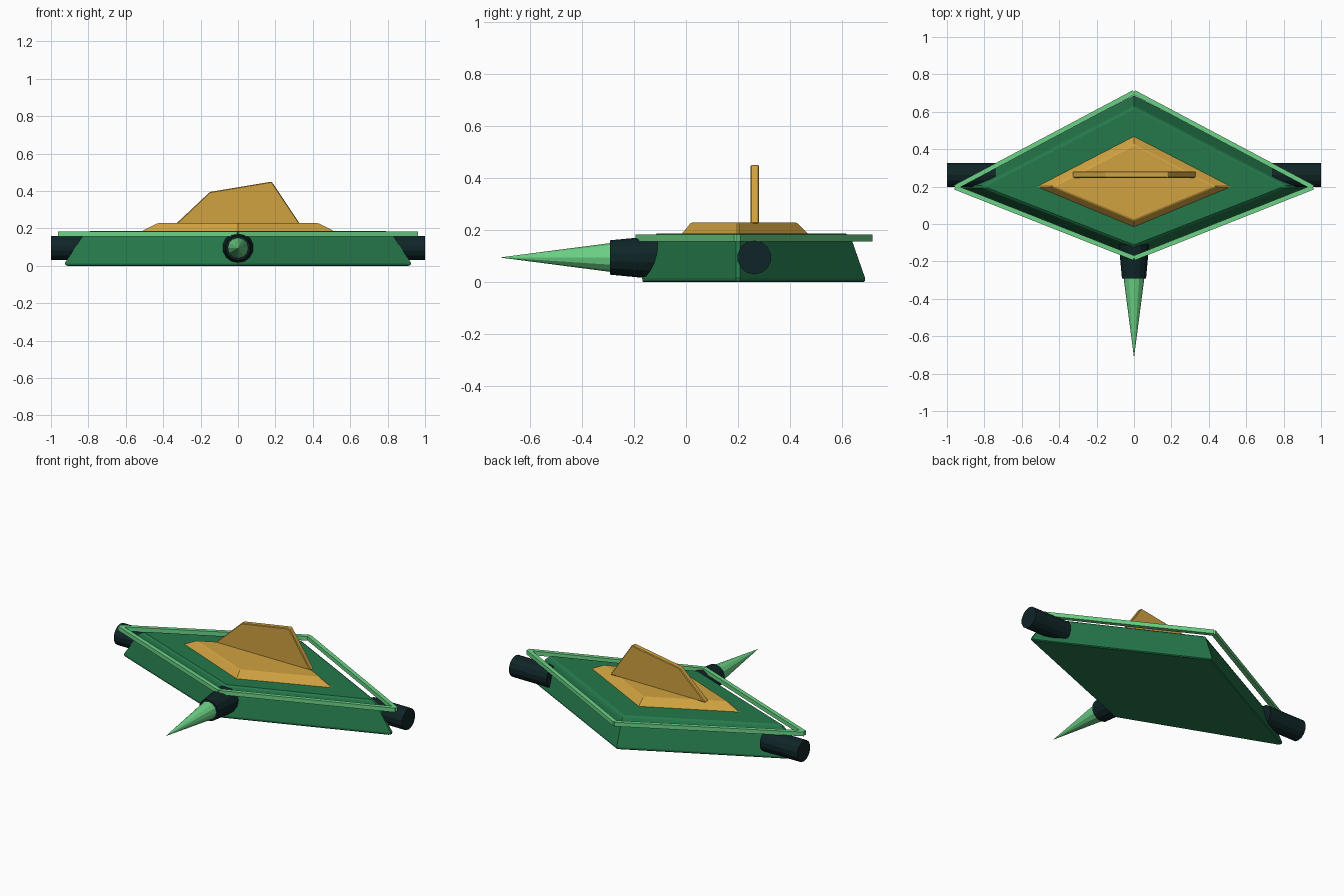
import bpy, bmesh, math
from mathutils import Vector

if "Cube" in bpy.data.objects:
    bpy.data.objects.remove(bpy.data.objects["Cube"])


def material(name, rgb):
    m = bpy.data.materials.new(name)
    m.diffuse_color = (*rgb, 1)
    m.use_nodes = True
    m.node_tree.nodes["Principled BSDF"].inputs["Base Color"].default_value = m.diffuse_color
    return m


GREEN = material("deep green", (0.018, 0.19, 0.07))
LIGHT = material("light green", (0.15, 0.65, 0.24))
GOLD = material("gold", (0.63, 0.36, 0.052))
DARK = material("near black teal", (0.005, 0.018, 0.02))


def finish(name, bm, mat):
    bmesh.ops.recalc_face_normals(bm, faces=bm.faces)
    mesh = bpy.data.meshes.new(name)
    bm.to_mesh(mesh)
    bm.free()
    mesh.materials.append(mat)
    ob = bpy.data.objects.new(name, mesh)
    bpy.context.collection.objects.link(ob)
    return ob


MID = 0.2  # y of the side corners


def diamond_stack(name, half_x, front, back, blunt, levels, mat):
    """Loft a blunt-cornered diamond through (z, scale) levels."""
    outline = [(0, front), (half_x, -blunt), (half_x, blunt),
               (0, back), (-half_x, blunt), (-half_x, -blunt)]
    bm = bmesh.new()
    rings = [[bm.verts.new((x * s, MID + y * s, z)) for x, y in outline]
             for z, s in levels]
    n = len(outline)
    for a, b in zip(rings, rings[1:]):
        for i in range(n):
            j = (i + 1) % n
            bm.faces.new((a[i], a[j], b[j], b[i]))
    bm.faces.new(rings[0])
    bm.faces.new(rings[-1])
    return finish(name, bm, mat)


def cone(name, start, end, r1, r2, sides, mat):
    start, end = Vector(start), Vector(end)
    axis = end - start
    bm = bmesh.new()
    bmesh.ops.create_cone(bm, cap_ends=True, segments=sides, radius1=r1,
                          radius2=r2, depth=axis.length)
    bm.transform(axis.to_track_quat('Z', 'Y').to_matrix().to_4x4())
    bmesh.ops.translate(bm, verts=bm.verts, vec=(start + end) / 2)
    return finish(name, bm, mat)


# Hull and the raised plate on its deck
diamond_stack("hull", 0.93, -0.37, 0.49, 0.008,
              [(0, 0.98), (0.005, 0.993), (0.016, 0.995), (0.163, 0.89),
               (0.178, 0.872), (0.187, 0.842)], GREEN)
diamond_stack("deck_plate", 0.51, -0.215, 0.268, 0.004,
              [(0.18, 1.01), (0.187, 1.0), (0.217, 0.885), (0.226, 0.85),
               (0.23, 0.81)], GOLD)

# Fin on the deck plate
bm = bmesh.new()
fin = [(-0.33, 0.226), (-0.15, 0.395), (0.18, 0.45), (0.33, 0.226)]
face = bm.faces.new([bm.verts.new((x, 0.247, z)) for x, z in fin])
ext = bmesh.ops.extrude_face_region(bm, geom=[face])
bmesh.ops.translate(bm, vec=(0, 0.034, 0),
                    verts=[v for v in ext["geom"] if isinstance(v, bmesh.types.BMVert)])
bmesh.ops.recalc_face_normals(bm, faces=bm.faces)
bmesh.ops.bevel(bm, geom=bm.edges[:], offset=0.004, segments=1, affect='EDGES')
finish("fin", bm, GOLD)

# Rim bars around the deck
corners = [(0, -0.182), (0.957, 0.196), (0, 0.704), (-0.957, 0.196)]
names = ["front_right", "back_right", "back_left", "front_left"]
for i, side in enumerate(names):
    a, b = Vector(corners[i]), Vector(corners[(i + 1) % 4])
    across = Vector((b.y - a.y, a.x - b.x)).normalized() * 0.0125
    bm = bmesh.new()
    face = bm.faces.new([bm.verts.new((p.x, p.y, 0.157))
                         for p in (a - across, b - across, b + across, a + across)])
    ext = bmesh.ops.extrude_face_region(bm, geom=[face])
    bmesh.ops.translate(bm, vec=(0, 0, 0.026),
                        verts=[v for v in ext["geom"] if isinstance(v, bmesh.types.BMVert)])
    finish("rim_bar_" + side, bm, LIGHT)

# Side pods
for side, s in (("right", 1), ("left", -1)):
    cone("side_pod_" + side, (0.74 * s, 0.262, 0.095), (s, 0.262, 0.095),
         0.065, 0.065, 14, DARK)

# Nose collar and spike
cone("nose_collar", (0, -0.07, 0.095), (0, -0.292, 0.095), 0.087, 0.066, 14, DARK)
cone("nose_spike", (0, -0.285, 0.095), (0, -0.715, 0.095), 0.056, 0, 12, LIGHT)
